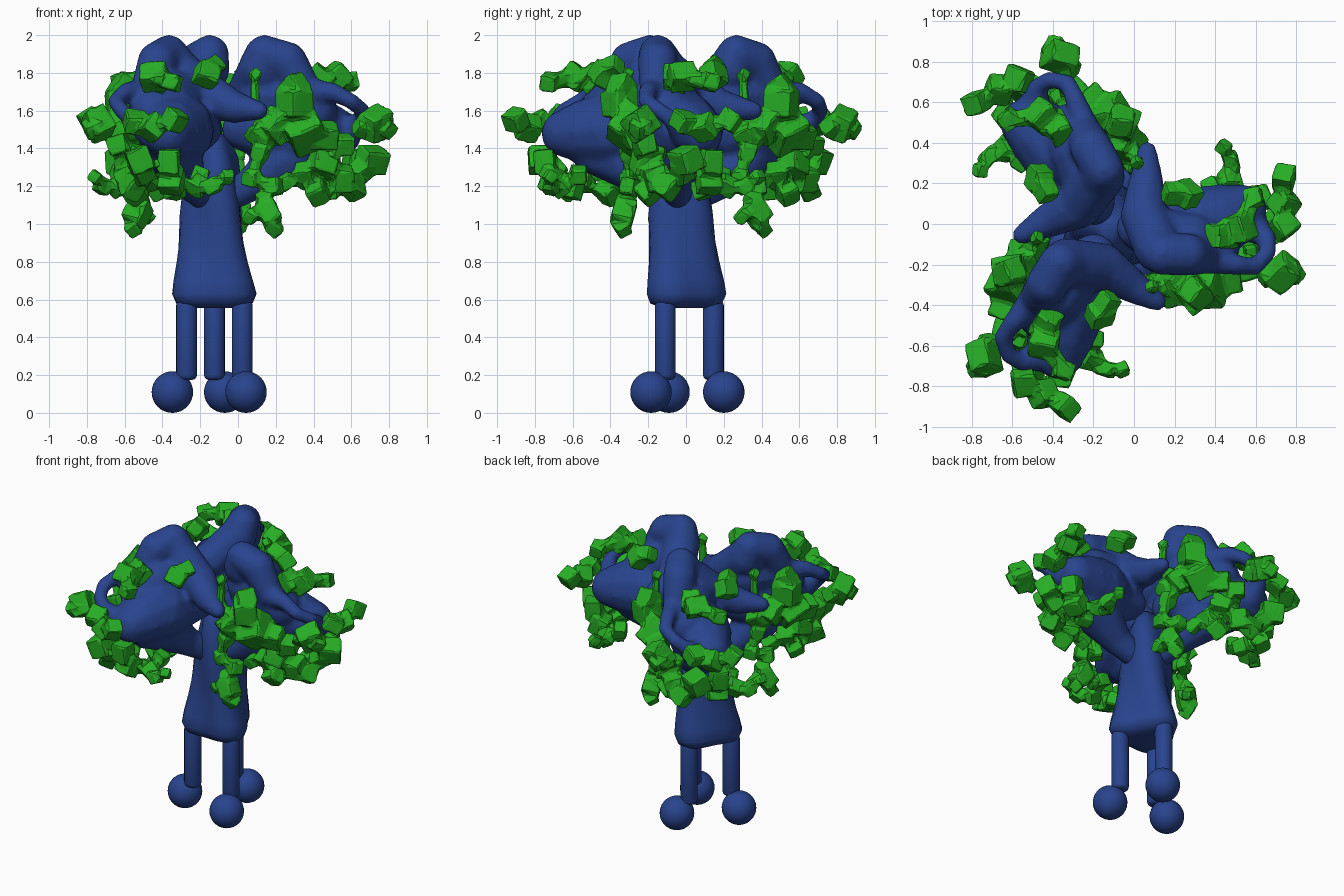
import bpy, bmesh, random
from math import cos, sin, pi, radians
from mathutils import Vector, Matrix, Euler

if "Cube" in bpy.data.objects:
    bpy.data.objects.remove(bpy.data.objects["Cube"])

random.seed(4)
C = Vector((-0.125, -0.025, 0))   # axis of the threefold symmetry


def material(name, rgb):
    m = bpy.data.materials.new(name)
    m.diffuse_color = (*rgb, 1)
    m.use_nodes = True
    m.node_tree.nodes["Principled BSDF"].inputs["Base Color"].default_value = m.diffuse_color
    return m


BLUE = material("blue", (0.022, 0.058, 0.27))
GREEN = material("green", (0.02, 0.42, 0.018))


def finish(bm, name, mat, smooth):
    me = bpy.data.meshes.new(name)
    bm.to_mesh(me)
    bm.free()
    me.materials.append(mat)
    me.polygons.foreach_set("use_smooth", [smooth] * len(me.polygons))
    return me


def three(name, me, mods=None):
    for i in range(3):
        ob = bpy.data.objects.new(f"{name}_{i + 1}", me)
        bpy.context.collection.objects.link(ob)
        ob.location = C
        ob.rotation_euler.z = i * 2 * pi / 3
        if mods:
            mods(ob)


def ball(bm, p, r, sub):
    bmesh.ops.create_icosphere(bm, subdivisions=sub, radius=r, matrix=Matrix.Translation(p - C))


def block(bm, p, r):
    rot = Euler([random.uniform(0, 6) for _ in range(3)]).to_matrix().to_4x4()
    size = Matrix.Diagonal([r * random.uniform(1.4, 1.8) for _ in range(3)] + [1])
    bmesh.ops.create_cube(bm, size=1, matrix=Matrix.Translation(p - C) @ rot @ size)


def strokes(bm, paths, blocky):
    # each path is a chain of (x, y, z, radius) filled with overlapping balls;
    # blocky chains have angular lumps at their points and thinner links
    link = 0.75 if blocky else 1
    for path in paths:
        for p in path:
            if blocky:
                block(bm, Vector(p[:3]), p[3])
            else:
                ball(bm, Vector(p[:3]), p[3], 2)
        for a, b in zip(path, path[1:]):
            pa, pb = Vector(a[:3]), Vector(b[:3])
            n = max(2, int((pb - pa).length / (0.5 * min(a[3], b[3]))) + 1)
            for k in range(1, n):
                t = k / n
                ball(bm, pa.lerp(pb, t), link * (a[3] + (b[3] - a[3]) * t), 1 if blocky else 2)


def blue_mods(ob):
    m = ob.modifiers.new("fuse", 'REMESH')
    m.mode, m.voxel_size, m.use_smooth_shade = 'VOXEL', 0.016, True
    s = ob.modifiers.new("soften", 'SMOOTH')
    s.factor, s.iterations = 0.5, 9


def green_mods(ob):
    m = ob.modifiers.new("fuse", 'REMESH')
    m.mode, m.voxel_size = 'VOXEL', 0.013
    s = ob.modifiers.new("soften", 'SMOOTH')
    s.factor, s.iterations = 0.5, 3
    d = ob.modifiers.new("facets", 'DECIMATE')
    d.ratio = 0.09


# Branch lobes: arm and dome, bulging body, infill, root into trunk, thin handle loop
lobe = [
    [(0.065, 0.36, 1.6, 0.05), (0.06, 0.2, 1.62, 0.09), (0.05, 0.04, 1.68, 0.12),
     (0.12, -0.12, 1.82, 0.125), (0.14, -0.15, 1.90, 0.105), (0.26, -0.15, 1.86, 0.11),
     (0.35, -0.16, 1.72, 0.09)],
    [(0.02, -0.02, 1.5, 0.11), (0.16, -0.05, 1.5, 0.17), (0.3, -0.02, 1.5, 0.21),
     (0.42, 0.02, 1.49, 0.18), (0.53, 0.07, 1.48, 0.13)],
    [(0.14, -0.07, 1.68, 0.15), (0.28, -0.08, 1.68, 0.14), (0.4, -0.1, 1.6, 0.13)],
    [(-0.03, -0.04, 1.15, 0.08), (0.1, -0.06, 1.23, 0.1), (0.24, -0.05, 1.34, 0.15),
     (0.4, 0.0, 1.38, 0.12)],
    [(0.36, -0.17, 1.7, 0.08), (0.5, -0.2, 1.7, 0.052), (0.6, -0.21, 1.65, 0.044),
     (0.66, -0.14, 1.6, 0.044), (0.655, -0.07, 1.55, 0.05), (0.57, 0.0, 1.48, 0.09)],
]
bm = bmesh.new()
strokes(bm, lobe, False)
three("branch_lobe", finish(bm, "branch_lobe", BLUE, True), blue_mods)

# Leaf mass hanging down the side of each lobe
hanging = [
    [(0.3, -0.34, 1.73, 0.075), (0.3, -0.35, 1.64, 0.095), (0.35, -0.29, 1.5, 0.11),
     (0.46, -0.27, 1.47, 0.075)],
    [(0.09, -0.31, 1.79, 0.035), (0.09, -0.32, 1.6, 0.045), (0.2, -0.31, 1.52, 0.09),
     (0.1, -0.3, 1.48, 0.06)],
    [(0.2, -0.31, 1.5, 0.08), (0.12, -0.3, 1.38, 0.055), (0.07, -0.3, 1.24, 0.05),
     (0.19, -0.3, 1.2, 0.055), (0.13, -0.32, 1.13, 0.04), (0.16, -0.33, 1.06, 0.07),
     (0.19, -0.34, 0.98, 0.05)],
    [(0.07, -0.33, 1.04, 0.045), (0.16, -0.33, 1.07, 0.06)],
]
# Leaf chunks on top of and outside each lobe
outer = [
    [(0.19, 0.15, 1.83, 0.065), (0.26, 0.15, 1.79, 0.07)],
    [(0.43, -0.06, 1.77, 0.075), (0.52, -0.02, 1.78, 0.08), (0.59, 0.13, 1.75, 0.06)],
    [(0.74, -0.01, 1.54, 0.07), (0.74, 0.1, 1.51, 0.07), (0.74, 0.23, 1.55, 0.06)],
    [(0.66, -0.25, 1.51, 0.055), (0.73, -0.24, 1.53, 0.085), (0.78, -0.24, 1.51, 0.06)],
]
# Leaf chunks under each lobe
under = [
    [(0.25, -0.2, 1.22, 0.05), (0.36, -0.2, 1.26, 0.07), (0.42, -0.2, 1.17, 0.065)],
    [(0.45, -0.22, 1.32, 0.075), (0.55, -0.15, 1.24, 0.08), (0.61, -0.1, 1.19, 0.065)],
    [(0.55, -0.22, 1.42, 0.07), (0.49, -0.17, 1.37, 0.065)],
    [(0.65, -0.02, 1.28, 0.065), (0.71, 0.0, 1.34, 0.085)],
    [(0.62, 0.13, 1.33, 0.075), (0.58, 0.12, 1.23, 0.075), (0.48, 0.08, 1.18, 0.06)],
    [(0.38, 0.18, 1.26, 0.05), (0.47, 0.22, 1.2, 0.055), (0.48, 0.31, 1.2, 0.05),
     (0.44, 0.38, 1.25, 0.045)],
]
for name, paths in (("hanging_leaves", hanging), ("outer_leaves", outer), ("under_leaves", under)):
    bm = bmesh.new()
    strokes(bm, paths, True)
    three(name, finish(bm, name, GREEN, False), green_mods)

# Trunk: twisted, rounded three-cornered loft
profile = [(0.555, 0.12, 90), (0.58, 0.19, 90), (0.63, 0.21, 90), (0.7, 0.198, 85),
           (0.8, 0.178, 77), (0.9, 0.166, 68), (1.05, 0.16, 56), (1.2, 0.15, 46),
           (1.35, 0.125, 38), (1.45, 0.08, 30), (1.48, 0.04, 30)]
bm = bmesh.new()
N, rings = 30, []
for z, r, phi in profile:
    ring = []
    for k in range(N):
        a = 2 * pi * k / N
        rr = r * (1 + 0.15 * cos(3 * (a - radians(phi))))
        ring.append(bm.verts.new((rr * cos(a), rr * sin(a), z)))
    rings.append(ring)
for lo, hi in zip(rings, rings[1:]):
    for k in range(N):
        bm.faces.new((lo[k], lo[(k + 1) % N], hi[(k + 1) % N], hi[k]))
bm.faces.new(rings[0][::-1])
bm.faces.new(rings[-1])
trunk = bpy.data.objects.new("trunk", finish(bm, "trunk", BLUE, True))
bpy.context.collection.objects.link(trunk)
trunk.location = C

# Legs with rounded ends
bm = bmesh.new()
leg = Vector((-0.125, 0.145, 0)) - C
bmesh.ops.create_cone(bm, cap_ends=True, segments=24, radius1=0.055, radius2=0.055, depth=0.42,
                      matrix=Matrix.Translation(leg + Vector((0, 0, 0.385))))
bmesh.ops.bevel(bm, geom=[e for e in bm.edges if abs(e.verts[0].co.z - e.verts[1].co.z) < 1e-4],
                offset=0.025, segments=3, profile=0.5, affect='EDGES')
three("leg", finish(bm, "leg", BLUE, True))

# Ball feet
bm = bmesh.new()
bmesh.ops.create_uvsphere(bm, u_segments=32, v_segments=16, radius=0.11,
                          matrix=Matrix.Translation(Vector((-0.07, 0.2, 0.11)) - C))
three("foot", finish(bm, "foot", BLUE, True))
